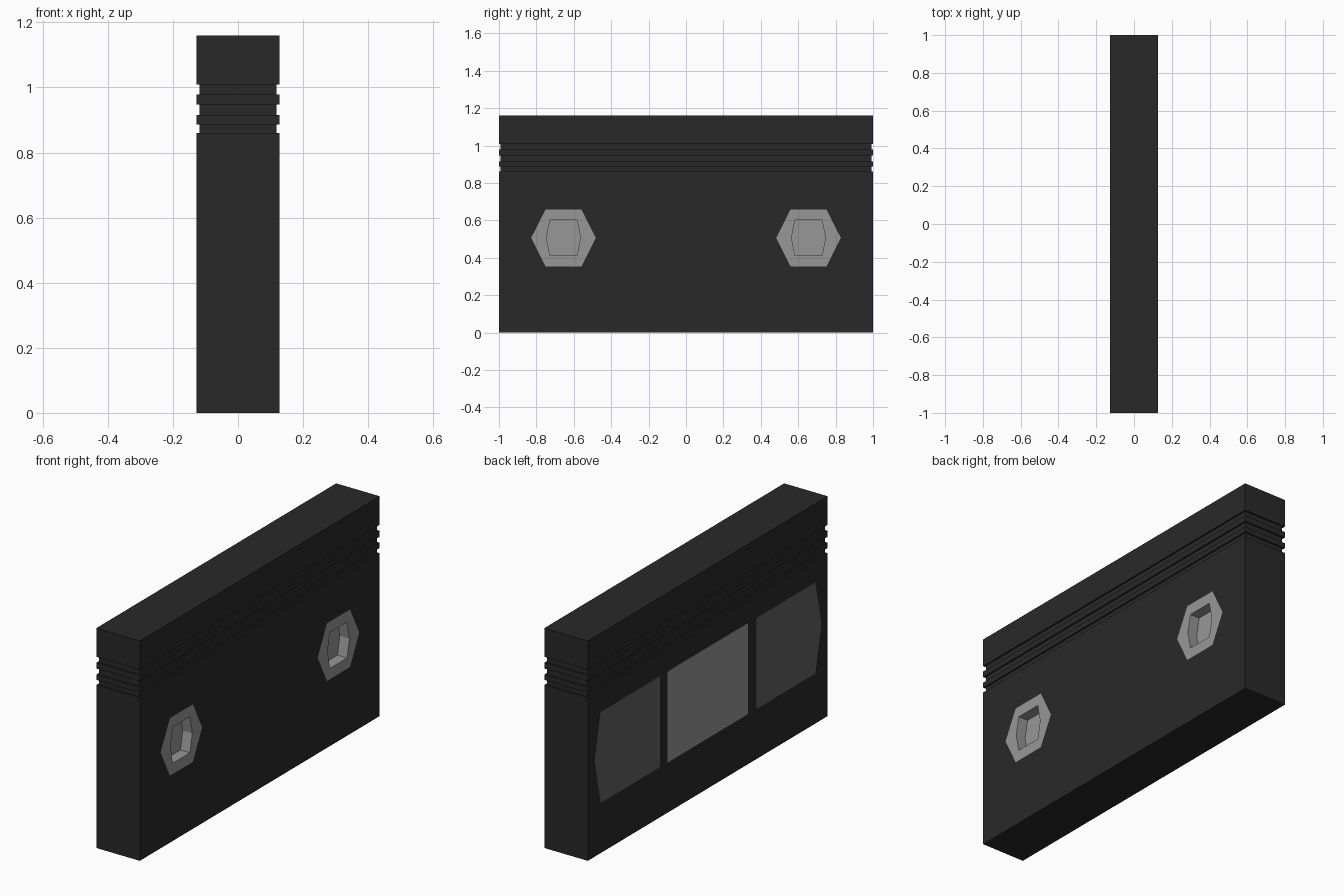
import bpy, bmesh

if "Cube" in bpy.data.objects:
    bpy.data.objects.remove(bpy.data.objects["Cube"])

HX, HY, H = 0.127, 1.0, 1.16     # half thickness, half length, height
ZC = 0.506                       # centre height of hubs and windows


def material(name, v):
    m = bpy.data.materials.new(name)
    m.diffuse_color = (v, v, v, 1)
    m.use_nodes = True
    m.node_tree.nodes["Principled BSDF"].inputs["Base Color"].default_value = m.diffuse_color
    return m


BLACK = material("black_plastic", 0.022)
LIGHT = material("light_plastic", 0.31)
SMOKE = material("smoked_window", 0.12)


def loft(name, rings, mat, cap_start=True, cap_end=True):
    """Skin a solid through rings of equal point count."""
    bm = bmesh.new()
    loops = [[bm.verts.new(p) for p in r] for r in rings]
    n = len(loops[0])
    for a, b in zip(loops, loops[1:]):
        for i in range(n):
            j = (i + 1) % n
            bm.faces.new((a[i], a[j], b[j], b[i]))
    if cap_start:
        bm.faces.new(loops[0][::-1])
    if cap_end:
        bm.faces.new(loops[-1])
    if cap_start and cap_end:
        bmesh.ops.recalc_face_normals(bm, faces=bm.faces)
    mesh = bpy.data.meshes.new(name)
    bm.to_mesh(mesh)
    bm.free()
    ob = bpy.data.objects.new(name, mesh)
    bpy.context.collection.objects.link(ob)
    if mat:
        mesh.materials.append(mat)
    return ob


def mirror_y(ob):
    m = ob.modifiers.new("mirror", 'MIRROR')
    m.use_axis = (False, True, False)


def hexagon(x, tip, flat, height, yc=0.655):
    pts = [(tip, 0), (flat, height), (-flat, height),
           (-tip, 0), (-flat, -height), (flat, -height)]
    return [(x, yc + y, ZC + z) for y, z in pts]


# Cassette shell: rectangular outline with three grooves running all around
def outline(z, d):
    x, y = HX - d, HY - d
    return [(-x, -y, z), (x, -y, z), (x, y, z), (-x, y, z)]


levels = [(0, 0)]
for lo, hi in ((0.86, 0.887), (0.915, 0.947), (0.978, 1.009)):
    levels += [(lo, 0), (lo, 0.009), (hi, 0.009), (hi, 0)]
levels.append((H, 0))
shell = loft("cassette_shell", [outline(z, d) for z, d in levels], BLACK)

# Sockets cut into the shell for the two reel hubs
DEPTH = 0.055
cutter = loft("hub_socket_cutter",
              [hexagon(HX + 0.02, 0.092, 0.073, 0.096),
               hexagon(HX - DEPTH - 0.001, 0.092, 0.073, 0.096)], None)
mirror_y(cutter)
cutter.hide_render = True
cutter.display_type = 'WIRE'
cut = shell.modifiers.new("hub_sockets", 'BOOLEAN')
cut.operation = 'DIFFERENCE'
cut.object = cutter
cut.solver = 'EXACT'

# Reel hubs: hexagonal rim around a recessed hexagonal well
hubs = loft("reel_hubs",
            [hexagon(HX + 0.001, 0.173, 0.096, 0.152),
             hexagon(HX + 0.001, 0.091, 0.072, 0.095),
             hexagon(HX - DEPTH, 0.091, 0.072, 0.095)],
            LIGHT, cap_start=False)
mirror_y(hubs)


# Label and windows: thin plates on the opposite face
def plate(name, pts, mat):
    return loft(name, [[(x, y, z) for y, z in pts]
                       for x in (-HX, -HX - 0.001)], mat)


LO, HI = ZC - 0.241, ZC + 0.24
plate("centre_label", [(-0.335, LO), (0.335, LO), (0.335, HI), (-0.335, HI)], LIGHT)
mirror_y(plate("tape_windows", [(0.4, LO), (0.895, LO), (0.946, ZC),
                                (0.895, HI), (0.4, HI)], SMOKE))
